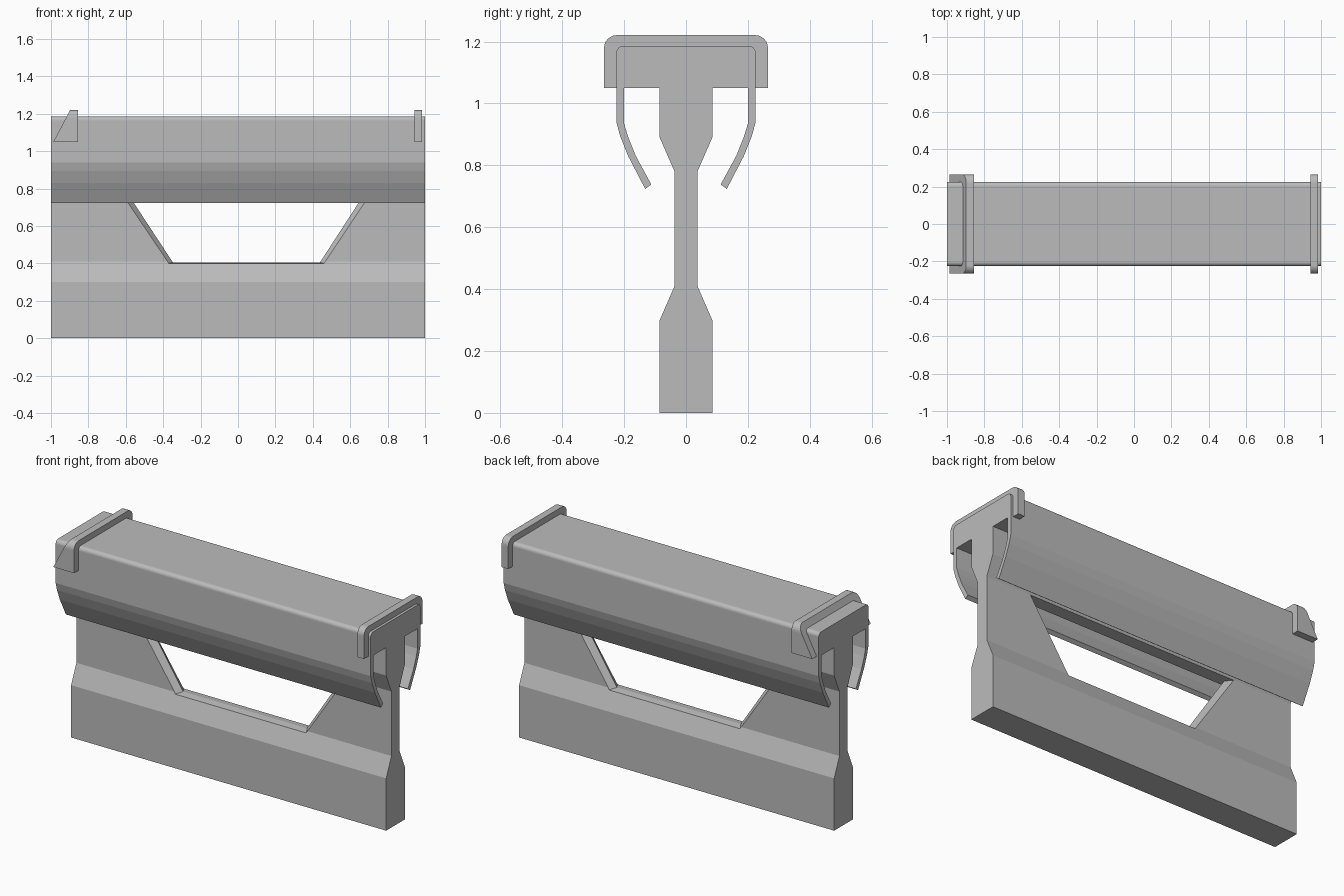
import bpy, bmesh, math

cube = bpy.data.objects.get("Cube")
if cube:
    bpy.data.objects.remove(cube, do_unlink=True)

grey = bpy.data.materials.new("plain grey")
grey.use_nodes = True
colour = (0.5, 0.5, 0.5, 1)
grey.diffuse_color = colour
grey.node_tree.nodes["Principled BSDF"].inputs["Base Color"].default_value = colour


def loft(name, rings):
    """Closed solid through matching rings of points."""
    bm = bmesh.new()
    loops = [[bm.verts.new(p) for p in ring] for ring in rings]
    n = len(loops[0])
    for a, b in zip(loops, loops[1:]):
        for i in range(n):
            j = (i + 1) % n
            bm.faces.new((a[i], a[j], b[j], b[i]))
    bm.faces.new(loops[0])
    bm.faces.new(loops[-1])
    bmesh.ops.recalc_face_normals(bm, faces=bm.faces)
    mesh = bpy.data.meshes.new(name)
    bm.to_mesh(mesh)
    bm.free()
    mesh.materials.append(grey)
    obj = bpy.data.objects.new(name, mesh)
    bpy.context.collection.objects.link(obj)
    return obj


def mirrored(half):
    return half + [(-y, z) for y, z in reversed(half)]


def corner(y, z, r, steps=6):
    """Rounded top corner, running from the side to the top."""
    angles = [math.pi / 2 * i / steps for i in range(steps + 1)]
    return [(y - r + r * math.cos(a), z - r + r * math.sin(a)) for a in angles]


# Body: foot, thin web, core, and top with curved side skirts
half = [(0.085, 0), (0.085, 0.30), (0.037, 0.41), (0.037, 0.78),
        (0.085, 0.89), (0.085, 1.05), (0.2, 1.05),
        (0.2, 0.935), (0.188, 0.895), (0.163, 0.832), (0.112, 0.738),
        (0.132, 0.724), (0.187, 0.83), (0.213, 0.895), (0.225, 0.94)]
profile = mirrored(half + corner(0.225, 1.186, 0.022))
body = loft("body", [[(x, y, z) for y, z in profile] for x in (-1, 1)])

# Window through the web, with edges sloping in to the middle
inner = [(-0.348, 0.405), (0.438, 0.405), (0.68, 0.778), (-0.593, 0.778)]
outer = [(-0.37, 0.4), (0.46, 0.4), (0.712, 0.778), (-0.625, 0.778)]
cutter = loft("window_cutter", [
    [(x, y, z) for x, z in ring]
    for y, ring in ((-0.05, outer), (-0.036, outer), (0, inner),
                    (0.036, outer), (0.05, outer))])
cutter.hide_render = True
cutter.hide_set(True)
cut = body.modifiers.new("window", "BOOLEAN")
cut.operation = "DIFFERENCE"
cut.solver = "EXACT"
cut.object = cutter

# End straps: the channels beside the core stay open underneath
strap = mirrored([(0.2, 1.05), (0.265, 1.05)] + corner(0.265, 1.221, 0.042)
                 )
inside = mirrored([(0.2, 1.05), (0.2, 1.16)])


def end_strap(name, x0, x1, slant=0):
    ring = strap[:]
    # close the underside around the solid top of the body
    ring += [(-0.2, 1.16), (0.2, 1.16)]
    return loft(name, [
        [(x0 + slant * (z - 1.05) / 0.171, y, z) for y, z in ring],
        [(x1, y, z) for y, z in ring]])


end_strap("left_strap", 0.943, 0.985)
end_strap("right_lip", -0.987, -0.895, 0.09)
end_strap("right_strap", -0.897, -0.855)
